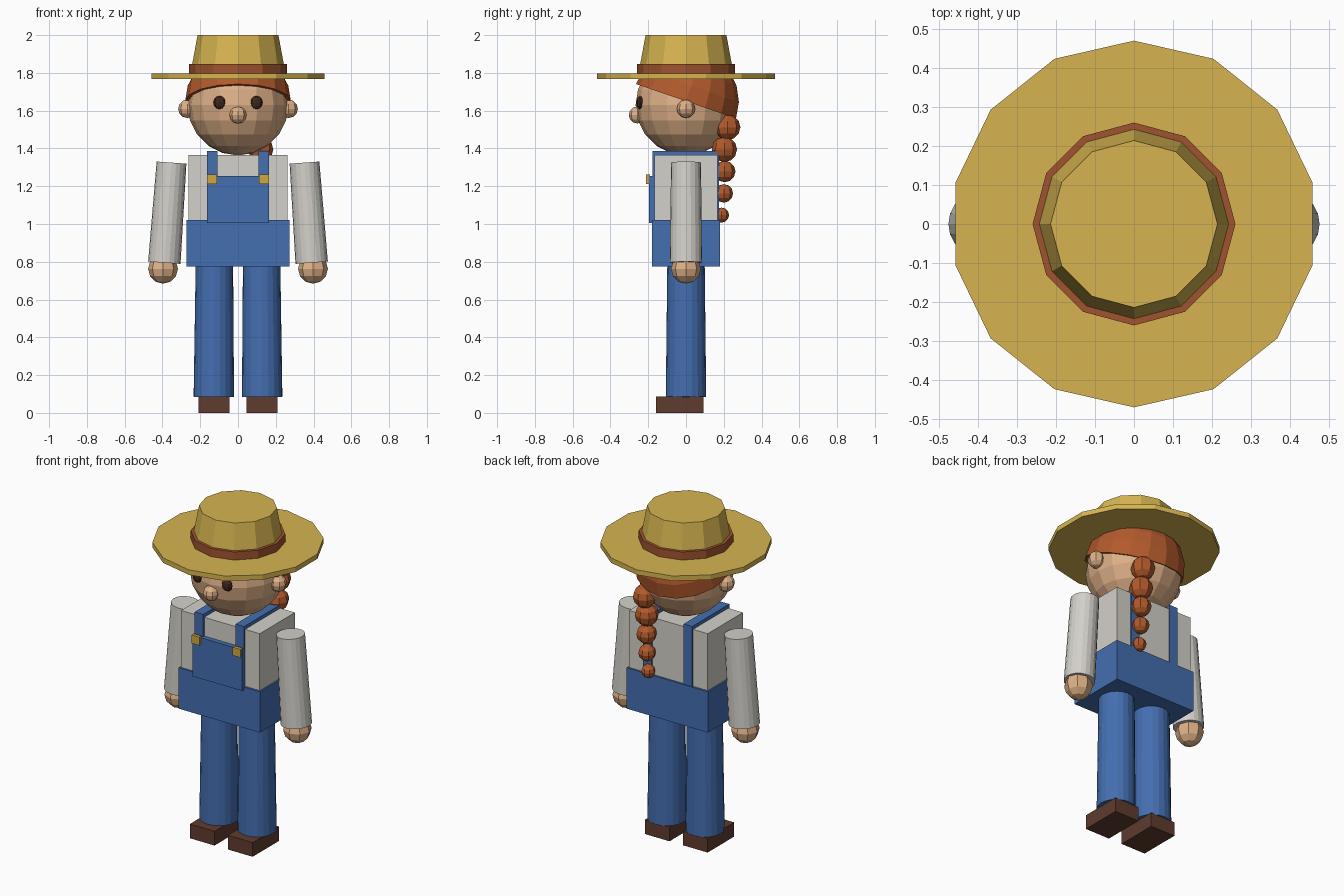
import bpy, bmesh
from math import radians
from mathutils import Vector, Matrix

cube = bpy.data.objects.get("Cube")
if cube:
    bpy.data.objects.remove(cube, do_unlink=True)


def material(name, rgb):
    """Flat material from 0-255 display values, stored as linear."""
    lin = [((c / 255 + 0.055) / 1.055) ** 2.4 for c in rgb] + [1.0]
    m = bpy.data.materials.new(name)
    m.use_nodes = True
    m.diffuse_color = lin
    bsdf = m.node_tree.nodes["Principled BSDF"]
    bsdf.inputs["Base Color"].default_value = lin
    bsdf.inputs["Roughness"].default_value = 0.8
    return m


STRAW = material("straw", (214, 180, 80))
BAND = material("hat_band_brown", (160, 84, 46))
HAIR = material("red_hair", (178, 90, 44))
SKIN = material("skin", (222, 176, 136))
DARK = material("eye_brown", (62, 38, 28))
SHIRT = material("shirt_white", (212, 209, 202))
DENIM = material("denim_blue", (68, 110, 176))
BOOT = material("boot_brown", (96, 60, 46))
BRASS = material("brass", (208, 168, 64))


def finish(bm, name, mat):
    me = bpy.data.meshes.new(name)
    bm.to_mesh(me)
    bm.free()
    me.materials.append(mat)
    ob = bpy.data.objects.new(name, me)
    bpy.context.scene.collection.objects.link(ob)
    return ob


def box(name, mat, lo, hi):
    lo, hi = Vector(lo), Vector(hi)
    bm = bmesh.new()
    bmesh.ops.create_cube(bm, size=1, matrix=Matrix.Translation((lo + hi) / 2)
                          @ Matrix.Diagonal(hi - lo).to_4x4())
    return finish(bm, name, mat)


def tube(name, mat, a, b, ra, rb, sides):
    """Tapered cylinder from point a to point b."""
    a, b = Vector(a), Vector(b)
    axis = b - a
    turn = Vector((0, 0, 1)).rotation_difference(axis).to_matrix().to_4x4()
    bm = bmesh.new()
    bmesh.ops.create_cone(bm, cap_ends=True, segments=sides, radius1=ra, radius2=rb,
                          depth=axis.length, matrix=Matrix.Translation((a + b) / 2) @ turn)
    return finish(bm, name, mat)


def ball(name, mat, centre, r, seg=8, rings=6, scale=(1, 1, 1)):
    bm = bmesh.new()
    bmesh.ops.create_uvsphere(bm, u_segments=seg, v_segments=rings, radius=r,
                              matrix=Matrix.Translation(centre) @ Matrix.Diagonal(scale).to_4x4())
    return finish(bm, name, mat)


# Straw hat
tube("hat_brim", STRAW, (0, 0, 1.767), (0, 0, 1.797), 0.47, 0.47, 14)
tube("hat_crown", STRAW, (0, 0, 1.78), (0, 0, 2.0), 0.255, 0.214, 12)
tube("hat_band", BAND, (0, 0, 1.79), (0, 0, 1.846), 0.26, 0.26, 12)

# Head with nose
ball("head", SKIN, (0, 0, 1.63), 0.267, 16, 10)
ball("nose", SKIN, (0, -0.258, 1.577), 0.045)

# Hair cap: half sphere tipped back
bm = bmesh.new()
bmesh.ops.create_uvsphere(bm, u_segments=16, v_segments=10, radius=0.28)
bmesh.ops.delete(bm, geom=[v for v in bm.verts if v.co.z < -0.01], context='VERTS')
bmesh.ops.holes_fill(bm, edges=[e for e in bm.edges if e.is_boundary])
bmesh.ops.recalc_face_normals(bm, faces=bm.faces)
bm.transform(Matrix.Translation((0, 0, 1.65)) @ Matrix.Rotation(radians(-19), 4, 'X'))
finish(bm, "hair_cap", HAIR)

# Braid hanging behind one shoulder
braid = [(0.22, 1.512, 0.068), (0.203, 1.395, 0.067), (0.205, 1.278, 0.057),
         (0.2, 1.162, 0.049), (0.188, 1.047, 0.04)]
for i, (y, z, r) in enumerate(braid):
    ball(f"braid_knot_{i + 1}", HAIR, (0.12, y, z), r)

# Shirt and overalls
box("shirt_body", SHIRT, (-0.263, -0.168, 0.79), (0.263, 0.168, 1.366))
box("overalls_waist", DENIM, (-0.273, -0.18, 0.775), (0.273, 0.18, 1.022))
box("overalls_bib", DENIM, (-0.165, -0.197, 1.005), (0.165, -0.16, 1.253))

# Paired parts
for side, s in (("left", 1), ("right", -1)):
    ball(f"{side}_eye", DARK, (s * 0.097, -0.243, 1.643), 0.035, scale=(1, 0.6, 1))
    ball(f"{side}_ear", SKIN, (s * 0.268, 0, 1.61), 0.049)
    strap = sorted((s * 0.108, s * 0.165))
    box(f"{side}_strap", DENIM, (strap[0], -0.178, 1.0), (strap[1], 0.176, 1.387))
    buckle = sorted((s * 0.111, s * 0.163))
    box(f"{side}_buckle", BRASS, (buckle[0], -0.211, 1.211), (buckle[1], -0.19, 1.261))
    tube(f"{side}_sleeve", SHIRT, (s * 0.39, 0, 0.795), (s * 0.352, 0, 1.325), 0.086, 0.079, 20)
    ball(f"{side}_hand", SKIN, (s * 0.397, 0, 0.763), 0.079)
    tube(f"{side}_leg", DENIM, (s * 0.128, 0, 0.085), (s * 0.125, 0, 0.79), 0.107, 0.099, 20)
    shoe = sorted((s * 0.045, s * 0.21))
    box(f"{side}_shoe", BOOT, (shoe[0], -0.16, 0), (shoe[1], 0.093, 0.086))
